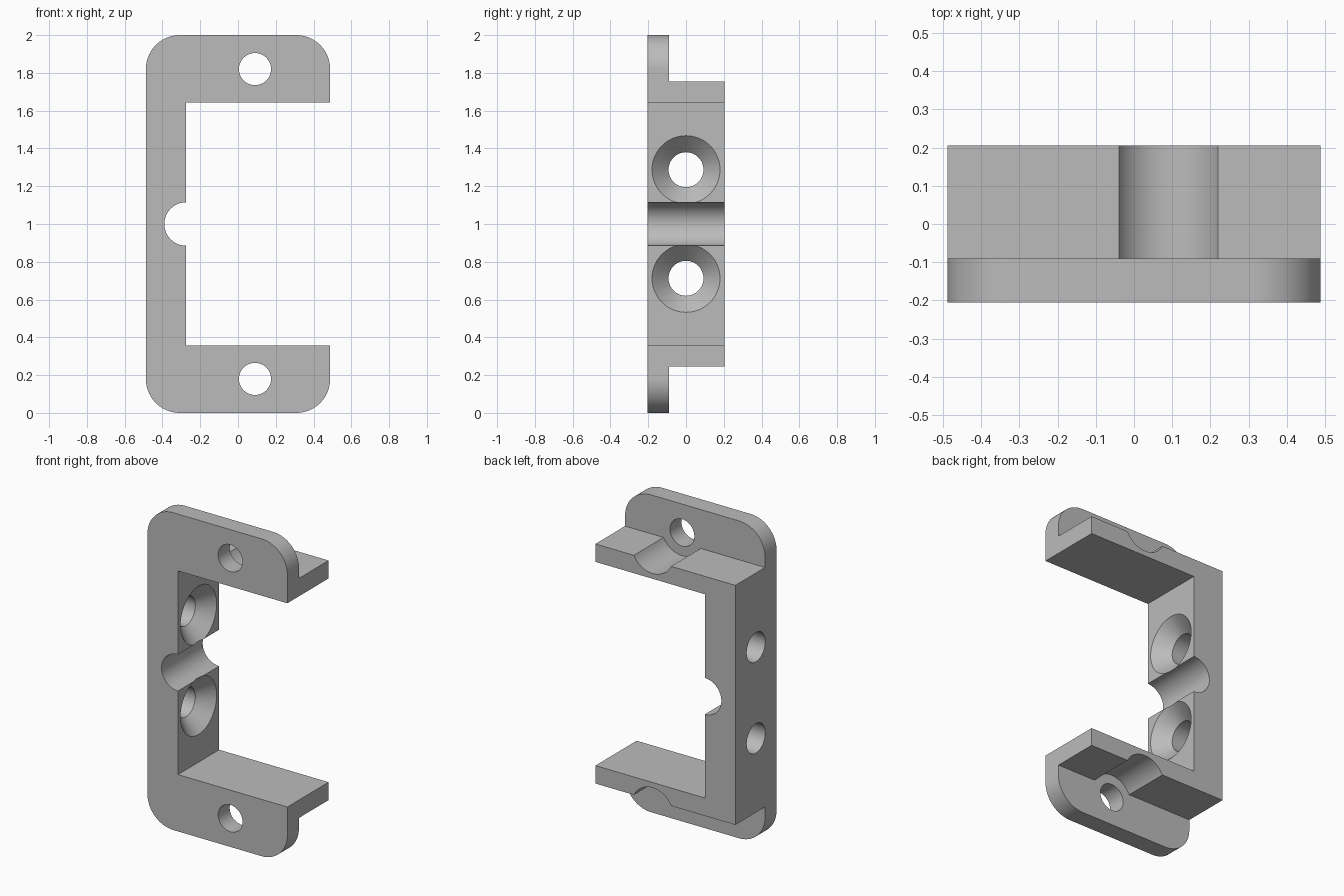
import bpy, bmesh
from math import cos, sin, radians, asin, degrees

cube = bpy.data.objects.get("Cube")
if cube:
    bpy.data.objects.remove(cube, do_unlink=True)

# Main dimensions
LEFT, RIGHT, INNER = -0.488, 0.488, -0.275
FRONT, STEP, BACK = -0.205, -0.09, 0.205
ARM_IN, ARM_OUT = 0.358, 0.245
HOLE_X, HOLE_Z = 0.09, 0.18
CORNER, NOTCH = 0.18, 0.115

grey = bpy.data.materials.new("plain grey")
grey.use_nodes = True
colour = (0.5, 0.5, 0.5, 1)
grey.diffuse_color = colour
grey.node_tree.nodes["Principled BSDF"].inputs["Base Color"].default_value = colour


def arc(cx, cz, r, start, end, steps=24):
    angles = [radians(start + (end - start) * i / steps) for i in range(steps + 1)]
    return [(cx + r * cos(a), cz + r * sin(a)) for a in angles]


def solid(name, rings):
    """Closed solid skinned through rings of equal point count."""
    bm = bmesh.new()
    loops = [[bm.verts.new(p) for p in ring] for ring in rings]
    n = len(loops[0])
    for a, b in zip(loops, loops[1:]):
        for i in range(n):
            j = (i + 1) % n
            bm.faces.new((a[i], a[j], b[j], b[i]))
    bm.faces.new(loops[0])
    bm.faces.new(loops[-1])
    bmesh.ops.recalc_face_normals(bm, faces=bm.faces)
    mesh = bpy.data.meshes.new(name)
    bm.to_mesh(mesh)
    bm.free()
    mesh.materials.append(grey)
    obj = bpy.data.objects.new(name, mesh)
    bpy.context.collection.objects.link(obj)
    return obj


def prism(name, outline, y0, y1):
    return solid(name, [[(x, y, z) for x, z in outline] for y in (y0, y1)])


# C-shaped bracket with rounded outer corners and a half-round notch
outline = (
    [(RIGHT, ARM_IN), (INNER, ARM_IN)]
    + arc(INNER, 1, NOTCH, 270, 90)
    + [(INNER, 2 - ARM_IN), (RIGHT, 2 - ARM_IN)]
    + arc(RIGHT - CORNER, 2 - CORNER, CORNER, 0, 90)
    + arc(LEFT + CORNER, 2 - CORNER, CORNER, 90, 180)
    + arc(LEFT + CORNER, CORNER, CORNER, 180, 270)
    + arc(RIGHT - CORNER, CORNER, CORNER, 270, 360)
)
bracket = prism("bracket", outline, FRONT, BACK)

cutters = []
# Step behind each end flange, with a round clearance groove below the hole
GROOVE = 0.145
dip = degrees(asin((HOLE_Z - ARM_OUT) / GROOVE))
step = ([(-0.7, 2 - ARM_OUT)]
        + arc(HOLE_X, 2 - HOLE_Z, GROOVE, 180 - dip, 360 + dip)
        + [(0.7, 2 - ARM_OUT), (0.7, 2.2), (-0.7, 2.2)])
flange_hole = arc(HOLE_X, 2 - HOLE_Z, 0.085, 0, 352.5, 47)
for flip in (False, True):
    def place(points):
        return [(x, 2 - z if flip else z) for x, z in points]
    cutters.append(prism("step_cutter", place(step), STEP, 0.4))
    cutters.append(prism("flange_hole_cutter", place(flange_hole), -0.4, 0.3))
    # Countersunk screw hole through the long side
    z = 1 + (-0.2875 if flip else 0.2875)
    rings = [[(x, y, h) for y, h in arc(0, z, r, 0, 354, 59)]
             for x, r in ((-0.7, 0.0925), (INNER - 0.0875, 0.0925), (INNER + 0.05, 0.23))]
    cutters.append(solid("screw_hole_cutter", rings))

bpy.context.view_layer.objects.active = bracket
for cutter in cutters:
    mod = bracket.modifiers.new("cut", "BOOLEAN")
    mod.operation = "DIFFERENCE"
    mod.solver = "EXACT"
    mod.object = cutter
    bpy.ops.object.modifier_apply(modifier=mod.name)
    bpy.data.objects.remove(cutter, do_unlink=True)

# Smooth rounds, sharp edges elsewhere
bpy.ops.object.select_all(action="DESELECT")
bracket.select_set(True)
bpy.ops.object.shade_smooth_by_angle(angle=radians(25))
